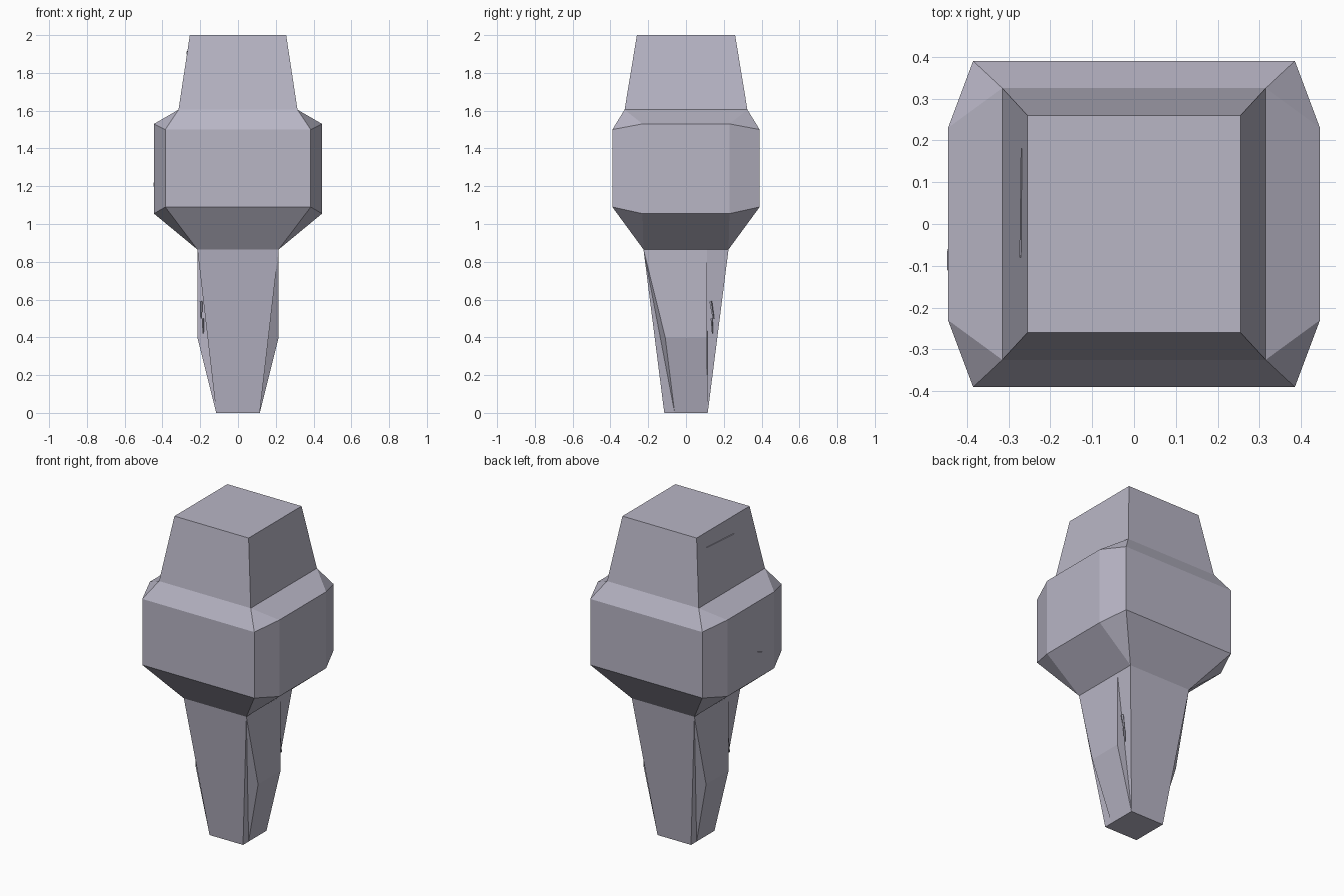
import bpy, bmesh, math
from mathutils import Vector

old = bpy.data.objects.get("Cube")
if old:
    bpy.data.objects.remove(old, do_unlink=True)


def make_material(name, color):
    mat = bpy.data.materials.new(name)
    mat.use_nodes = True
    mat.diffuse_color = color
    bsdf = mat.node_tree.nodes["Principled BSDF"]
    bsdf.inputs["Base Color"].default_value = color
    bsdf.inputs["Roughness"].default_value = 0.8
    return mat


stone = make_material("lavender_grey", (0.48, 0.465, 0.56, 1))


def finish(name, bm):
    bmesh.ops.recalc_face_normals(bm, faces=bm.faces)
    mesh = bpy.data.meshes.new(name)
    bm.to_mesh(mesh)
    bm.free()
    mesh.materials.append(stone)
    obj = bpy.data.objects.new(name, mesh)
    bpy.context.collection.objects.link(obj)
    return obj


def faceted_block(name, levels):
    """Convex block through the four mirrored corners (x, y, z) of each level."""
    bm = bmesh.new()
    for x, y, z in levels:
        for sx in (-1, 1):
            for sy in (-1, 1):
                bm.verts.new((sx * x, sy * y, z))
    bmesh.ops.convex_hull(bm, input=bm.verts)
    bmesh.ops.dissolve_limit(bm, angle_limit=math.radians(0.5),
                             verts=bm.verts, edges=bm.edges)
    return finish(name, bm)


# Tapered head
faceted_block("head", [(0.255, 0.26, 2.0), (0.315, 0.325, 1.605)])

# Wide middle with bulging side panels
faceted_block("middle_block", [
    (0.315, 0.325, 1.605), (0.385, 0.39, 1.5), (0.445, 0.23, 1.53),
    (0.385, 0.39, 1.09), (0.445, 0.23, 1.055), (0.215, 0.225, 0.865)])

# Tapered shank: one side, turned half way round for the other
side = {
    "top_front": (0.215, -0.225, 0.865), "mid_front": (0.215, -0.11, 0.4),
    "foot_inner": (0.115, -0.06, 0), "foot_front": (0.115, -0.115, 0),
    "top_notch": (0.215, 0.11, 0.865), "mid_back": (0.215, 0.11, 0.4),
    "foot_back": (0.115, 0.115, 0), "top_back": (0.215, 0.225, 0.865)}
panels = [
    ("top_front", "foot_front", "foot_inner"),
    ("top_front", "foot_inner", "mid_front"),
    ("top_front", "mid_front", "mid_back", "top_notch"),
    ("mid_front", "foot_inner", "foot_back", "mid_back"),
    ("top_notch", "mid_back", "foot_back"),
    ("top_notch", "foot_back", "top_back")]
bm = bmesh.new()
halves = []
for s in (1, -1):
    v = {k: bm.verts.new((s * x, s * y, z)) for k, (x, y, z) in side.items()}
    halves.append(v)
    for panel in panels:
        bm.faces.new([v[k] for k in panel])
for a, b in (halves, halves[::-1]):
    bm.faces.new((a["top_front"], a["foot_front"], b["foot_back"], b["top_back"]))
a, b = halves
foot = ("foot_front", "foot_inner", "foot_back")
bm.faces.new([h[k] for h in (a, b) for k in foot])
top = ("top_front", "top_notch", "top_back")
bm.faces.new([h[k] for h in (a, b) for k in top])
finish("shank", bm)


def sliver(name, start, end, width):
    """Thin bar from start to end."""
    start, end = Vector(start), Vector(end)
    bm = bmesh.new()
    bmesh.ops.create_cone(bm, cap_ends=True, segments=5, radius1=width,
                          radius2=width * 0.6, depth=(end - start).length)
    obj = finish(name, bm)
    obj.location = (start + end) / 2
    obj.rotation_mode = 'QUATERNION'
    obj.rotation_quaternion = (end - start).to_track_quat('Z', 'Y')


# Small raised scratches on one side and splinters in the shank notches
sliver("head_scratch", (-0.271, -0.08, 1.9), (-0.269, 0.18, 1.915), 0.003)
sliver("middle_scratch", (-0.445, -0.11, 1.2), (-0.445, -0.06, 1.22), 0.003)
for s, label in ((1, "left"), (-1, "right")):
    sliver("splinter_upper_" + label, (s * 0.195, s * 0.13, 0.59),
           (s * 0.195, s * 0.145, 0.5), 0.008)
    sliver("splinter_lower_" + label, (s * 0.185, s * 0.135, 0.5),
           (s * 0.185, s * 0.14, 0.42), 0.006)
